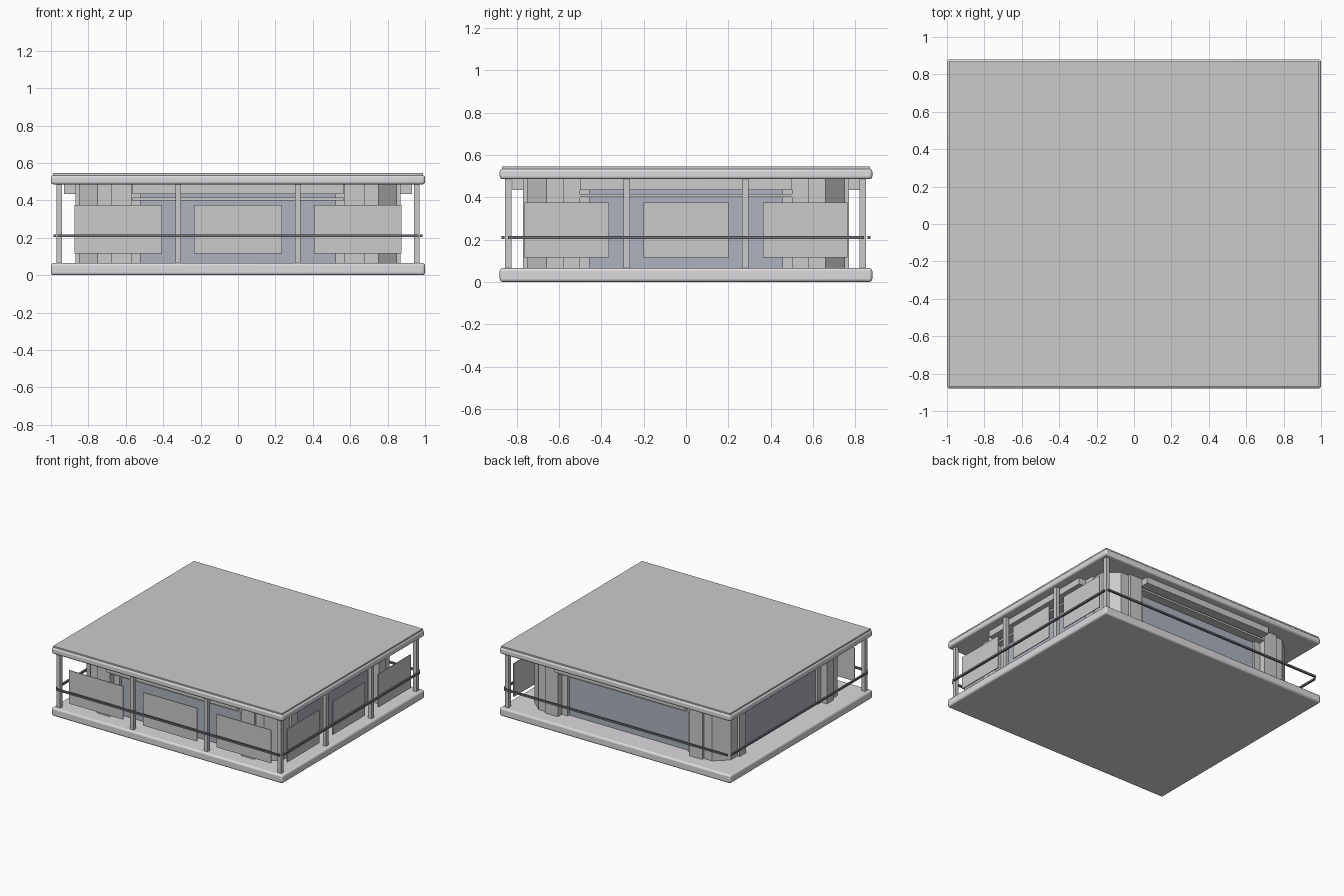
import bpy, bmesh

if "Cube" in bpy.data.objects:
    bpy.data.objects.remove(bpy.data.objects["Cube"])

def material(name, c):
    m = bpy.data.materials.new(name)
    m.diffuse_color = (*c, 1)
    m.use_nodes = True
    m.node_tree.nodes["Principled BSDF"].inputs["Base Color"].default_value = m.diffuse_color
    return m

glass = material("glass_blue", (0.42, 0.45, 0.52))
dark = material("dark_metal", (0.16, 0.16, 0.18))
pale = material("pale_stone", (0.72, 0.70, 0.73))

def box(name, x0, x1, y0, y1, z0, z1, mat=None, bevel=0):
    xs, ys = sorted((x0, x1)), sorted((y0, y1))
    bpy.ops.mesh.primitive_cube_add(size=1, location=((x0 + x1) / 2, (y0 + y1) / 2, (z0 + z1) / 2))
    o = bpy.context.object
    o.name = name
    o.scale = (xs[1] - xs[0], ys[1] - ys[0], z1 - z0)
    bpy.ops.object.transform_apply(location=False, rotation=False, scale=True)
    if mat:
        o.data.materials.append(mat)
    if bevel:
        b = o.modifiers.new("edge", "BEVEL")
        b.width, b.segments = bevel, 3
        bpy.ops.object.shade_smooth_by_angle()
    return o

def prism(name, pts, z0, z1):
    bm = bmesh.new()
    f = bm.faces.new([bm.verts.new((x, y, z0)) for x, y in pts])
    top = bmesh.ops.extrude_face_region(bm, geom=[f])["geom"]
    bmesh.ops.translate(bm, vec=(0, 0, z1 - z0), verts=[v for v in top if isinstance(v, bmesh.types.BMVert)])
    bmesh.ops.recalc_face_normals(bm, faces=bm.faces)
    me = bpy.data.meshes.new(name)
    bm.to_mesh(me)
    bm.free()
    o = bpy.data.objects.new(name, me)
    bpy.context.collection.objects.link(o)

FLOOR, CEIL = 0.065, 0.485

# floor slab, ceiling slab and thin roof sheet
box("floor_slab", -1, 1, -0.88, 0.88, 0, FLOOR, pale, 0.014)
box("ceiling_slab", -1, 1, -0.88, 0.88, CEIL, 0.535, pale, 0.014)
box("roof_sheet", -0.99, 0.99, -0.87, 0.87, 0.533, 0.545)

# glazed core
box("glazed_core", -0.80, 0.80, -0.70, 0.70, FLOOR, CEIL, glass)

# chamfered corner blocks with raised pilasters
for sx in (-1, 1):
    for sy in (-1, 1):
        pts = [(0.52, 0.65), (0.52, 0.72), (0.57, 0.72), (0.57, 0.77), (0.68, 0.77), (0.68, 0.75),
               (0.75, 0.75), (0.85, 0.66), (0.85, 0.58), (0.87, 0.58), (0.87, 0.50),
               (0.82, 0.50), (0.82, 0.455), (0.75, 0.455), (0.75, 0.65)]
        prism("corner_block", [(sx * x, sy * y) for x, y in pts], FLOOR, CEIL)

# projecting window headers and the slats below them
for s in (-1, 1):
    box("header_y", -0.565, 0.565, s * 0.69, s * 0.82, 0.435, CEIL)
    box("slat_y", -0.565, 0.565, s * 0.69, s * 0.77, 0.40, 0.415)
    box("header_x", s * 0.79, s * 0.93, -0.50, 0.50, 0.435, CEIL)
    box("slat_x", s * 0.79, s * 0.87, -0.50, 0.50, 0.40, 0.415)

# rails on all four sides
R = 0.007
for s in (-1, 1):
    box("rail_y", -0.965, 0.965, s * 0.865 - R, s * 0.865 + R, 0.21 - R, 0.21 + R, dark)
    box("rail_x", s * 0.98 - R, s * 0.98 + R, -0.84, 0.84, 0.21 - R, 0.21 + R, dark)

# posts along the front and the right side
P = 0.015
posts = [(x, -0.84) for x in (-0.955, -0.32, 0.32, 0.955)] + [(0.955, y) for y in (-0.28, 0.28, 0.835)]
for x, y in posts:
    box("post", x - P, x + P, y - P, y + P, FLOOR, CEIL)

# thin screen panels on the front and the right side
for c in (-1, 0, 1):
    box("front_panel", c * 0.64 - 0.234, c * 0.64 + 0.234, -0.843, -0.837, 0.115, 0.375)
    box("right_panel", 0.955, 0.961, c * 0.563 - 0.2, c * 0.563 + 0.2, 0.115, 0.375)
